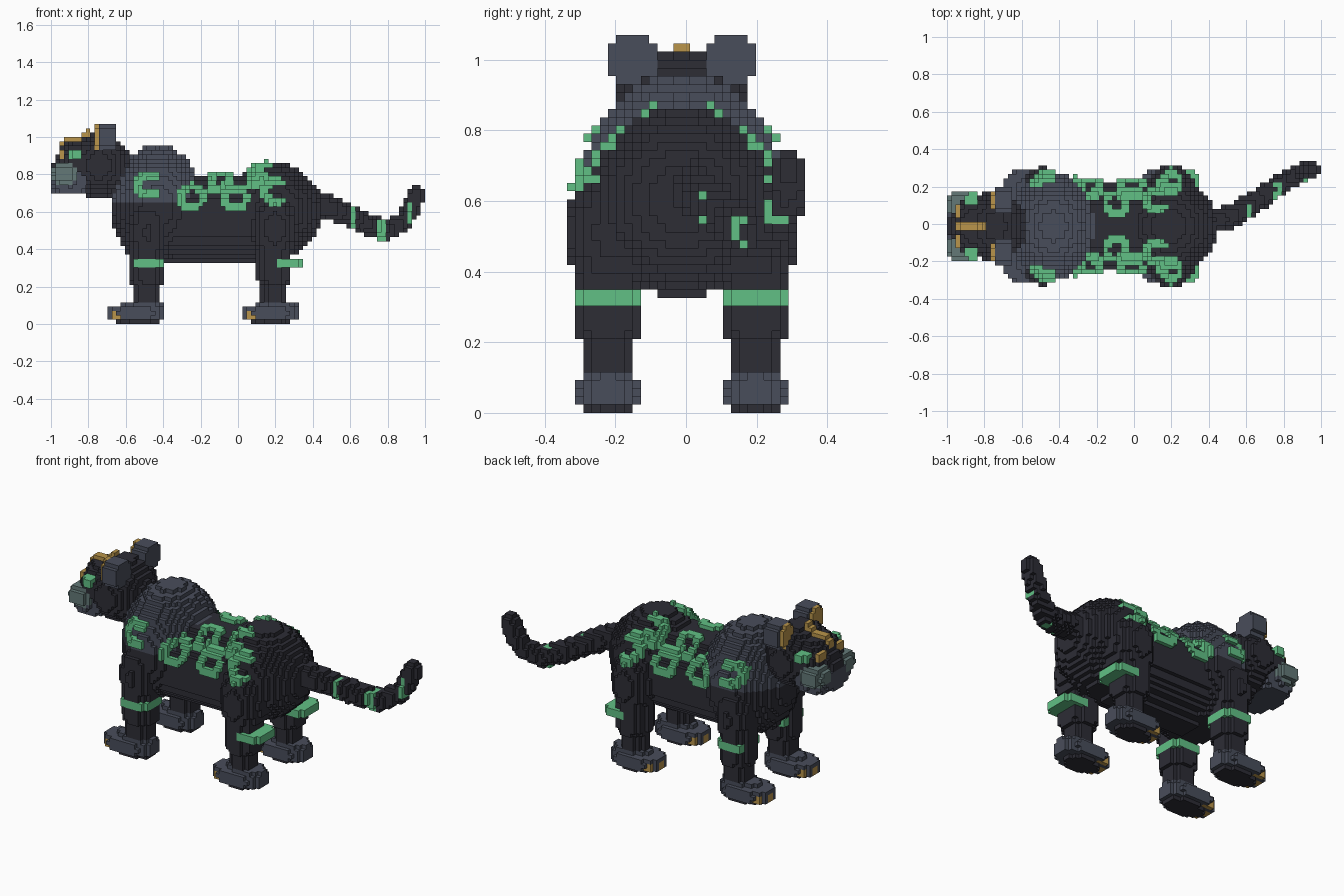
import bpy, bmesh, math
from math import floor, ceil

if "Cube" in bpy.data.objects:
    bpy.data.objects.remove(bpy.data.objects["Cube"], do_unlink=True)

V = 2 / 86          # size of one block
cells = {}          # block index -> (part, colour)
COLOURS = {
    "charcoal": (.026, .026, .036),
    "slate": (.066, .075, .104),
    "green": (.12, .53, .235),
    "gold": (.49, .3, .07),
    "pale_grey": (.125, .19, .185),
}
BOX = (20, 20, 20)
DISC = (2, 2, 20)   # upright elliptical column
BAR = (20, 2, 2)    # elliptical column along x


def fill(part, colour, centre, radius, power=(2, 2, 2), rule=None, paint=False):
    """Fill a (super)ellipsoid with blocks; paint=True only recolours blocks."""
    spans = [range(floor(c - r), ceil(c + r)) for c, r in zip(centre, radius)]
    for i in spans[0]:
        for j in spans[1]:
            for k in spans[2]:
                p = (i + .5, j + .5, k + .5)
                d = sum(abs((a - c) / r) ** e
                        for a, c, r, e in zip(p, centre, radius, power))
                if d <= 1 and (rule is None or rule(*p)):
                    if not paint or (i, j, k) in cells:
                        cells[i, j, k] = (part, colour)


def both(part, colour, centre, radius, power=(2, 2, 2), **kw):
    """Fill on both sides of the middle plane."""
    for side, s in (("near", -1), ("far", 1)):
        x, y, z = centre
        fill(part.replace("SIDE", side), colour, (x, s * y, z), radius, power, **kw)


def rosette(axis, u, v, outer, open_back):
    """Raised ring of blocks laid over the outermost body blocks."""
    n = ceil(outer) + 1
    for i in range(floor(u) - n, floor(u) + n):
        for t in range(floor(v) - n, floor(v) + n):
            a, b = i + .5 - u, t + .5 - v
            if not 1.4 <= math.hypot(a, b) <= outer or (open_back and a > .8 and abs(b) < 1.1):
                continue
            for s in (-1, 1):
                if axis == "side":
                    line = [(i, j if s > 0 else -1 - j, t) for j in range(20)]
                else:
                    line = [(i, t if s > 0 else -1 - t, k) for k in range(46)]
                hit = [n for n, key in enumerate(line) if key in cells and cells[key][1] != "green"]
                if hit:
                    for key in line[hit[-1]:hit[-1] + 2]:
                        cells[key] = ("rosettes", "green")


# Body: barrel, hips, shoulders, neck
fill("body", "charcoal", (-5, 0, 24.3), (14, 10.5, 10.2), BAR)
fill("body", "charcoal", (8, 0, 26), (11.2, 11.3, 11.2))
fill("body", "charcoal", (-18.5, 0, 27), (10.6, 12.3, 14.1), rule=lambda x, y, z: 15 < z < 28)
fill("shoulders", "slate", (-18.5, 0, 27), (10.6, 12.3, 14.1), rule=lambda x, y, z: z > 28)
fill("body", "charcoal", (-27.5, 0, 34), (4, 5, 5))

# Legs, feet, claws and leg bands
for name, x, foot in (("front", -20.8, -23.5), ("hind", 8.4, 7.5)):
    leg = name + "_leg_SIDE"
    if name == "front":
        both(leg, "charcoal", (x, 9, 21), (4.6, 4.6, 8.5))
    else:
        both(leg, "charcoal", (x, 8.5, 22), (5.5, 5.6, 8))
    both(leg, "charcoal", (x, 9, 14), (4, 4, 5), DISC)
    both(leg, "charcoal", (x, 9, 6), (3.1, 3.1, 6), DISC)
    both(name + "_foot_SIDE", "slate", (foot, 9, 2.5), (6.4, 4.1, 2.1), (2.5, 2.5, 4))
    both(name + "_foot_SIDE", "slate", (foot + 2, 9, 4), (4.3, 3.2, 1), DISC)
    both(name + "_foot_SIDE", "charcoal", (foot + .2, 9, .5), (4.5, 2.6, .5), DISC)
    claws = name + "_claws_SIDE"
    both(claws, "gold", (foot - 4.5, 9, 2), (2, 1, 1), BOX)
    for dy in (-2.5, 2.5):
        both(claws, "gold", (foot - 4, 9 + dy, 2), (1.2, .6, 1), BOX)
both("front_leg_bands", "green", (-20.6, 9, 14), (3.6, 4.2, 1), (4, 4, 20))
both("hind_leg_bands", "green", (11, 9, 14), (4.1, 4.2, 1), (3, 3, 20),
     rule=lambda x, y, z: x > 9)

# Tail swept along a path of balls
path = [(17, 1, 28), (22, 2, 26.5), (26, 4.5, 24.7), (30, 7, 22.8),
        (34, 9.8, 21.4), (38, 12, 23.6), (40, 13, 27), (41, 13, 30.1)]
bands = ((26.5, 1), (33.2, 1.2), (39.3, .6))
for n in range(len(path) - 1):
    for step in range(6):
        t = step / 5
        c = tuple(a + (b - a) * t for a, b in zip(path[n], path[n + 1]))
        r = 2.9 - .9 * (n + t) / (len(path) - 1)
        fill("tail", "charcoal", c, (r, r, r))
for n in range(len(path) - 1):
    a, b = path[n], path[n + 1]
    for bx, half in bands:
        if a[0] <= bx < b[0]:
            t = (bx - a[0]) / (b[0] - a[0])
            y, z = (a[m] + (b[m] - a[m]) * t for m in (1, 2))
            fill("tail", "green", (bx, y - 1.6, z), (half, 2, 2.6), BOX, paint=True)

# Head: skull, face, muzzle, cheeks, nose
fill("head", "charcoal", (-32, 0, 36.5), (7.2, 8.2, 7.6))
fill("head", "charcoal", (-37, 0, 37), (5, 7, 5.5))
fill("muzzle", "slate", (-38.5, 0, 32.6), (4.6, 6.6, 3.1), (3, 3, 3))
both("cheeks", "pale_grey", (-39.8, 4.8, 34.6), (3.3, 3.6, 2.7))
fill("nose", "charcoal", (-41, 0, 36), (2, 2, 1), BOX)

# Eyes, ears and gold face markings
both("eyes", "green", (-37.4, 6, 39), (1.6, 1.6, 1.1), (4, 4, 4))
both("ears", "slate", (-30, 6, 43), (2.1, 3.1, 3.1), (4, 2.6, 2.6))
both("inner_ears", "gold", (-32.5, 6, 43), (.6, 2.3, 2.6), (20, 3, 3))
both("brows", "gold", (-40.5, 3.5, 39), (.6, 1.6, 1.1), BOX)
for x in range(-41, -34):
    for y in (-1, 0):
        top = max(k for k in range(46) if (x, y, k) in cells)
        cells[x, y, top] = ("forehead_stripe", "gold")
        cells[x, y, top + 1] = ("forehead_stripe", "gold")

# Rosettes on flanks and back
for u, v, gap in ((-20.8, 32, True), (-10.6, 29.2, False), (-.6, 29, False), (8.6, 30.5, True)):
    rosette("side", u, v, 3.4, gap)
for u, v, gap in ((-4.2, 5.2, False), (5.2, 6, True)):
    rosette("top", u, v, 3.3, gap)

# Materials
mats = {}
for name, rgb in COLOURS.items():
    m = bpy.data.materials.new(name)
    m.use_nodes = True
    m.diffuse_color = (*rgb, 1)
    bsdf = next(n for n in m.node_tree.nodes if n.type == "BSDF_PRINCIPLED")
    bsdf.inputs["Base Color"].default_value = (*rgb, 1)
    bsdf.inputs["Roughness"].default_value = .8
    mats[name] = m


def build(part):
    """Turn the exposed block sides of one part into a mesh object."""
    bm = bmesh.new()
    verts = {}
    used = []

    def corner(p):
        if p not in verts:
            verts[p] = bm.verts.new((p[0] * V, (p[1] - .5) * V, p[2] * V))
        return verts[p]

    for key, (owner, colour) in cells.items():
        if owner != part:
            continue
        if colour not in used:
            used.append(colour)
        for axis in range(3):
            b, c = (axis + 1) % 3, (axis + 2) % 3
            for s in (0, 1):
                near = list(key)
                near[axis] += 2 * s - 1
                if tuple(near) in cells:
                    continue
                loop = []
                for db, dc in ((0, 0), (1, 0), (1, 1), (0, 1)):
                    p = list(key)
                    p[axis] += s
                    p[b] += db
                    p[c] += dc
                    loop.append(corner(tuple(p)))
                face = bm.faces.new(loop if s else loop[::-1])
                face.material_index = used.index(colour)
    mesh = bpy.data.meshes.new(part)
    bm.to_mesh(mesh)
    bm.free()
    for colour in used:
        mesh.materials.append(mats[colour])
    bpy.context.collection.objects.link(bpy.data.objects.new(part, mesh))


for part in sorted({owner for owner, _ in cells.values()}):
    build(part)
